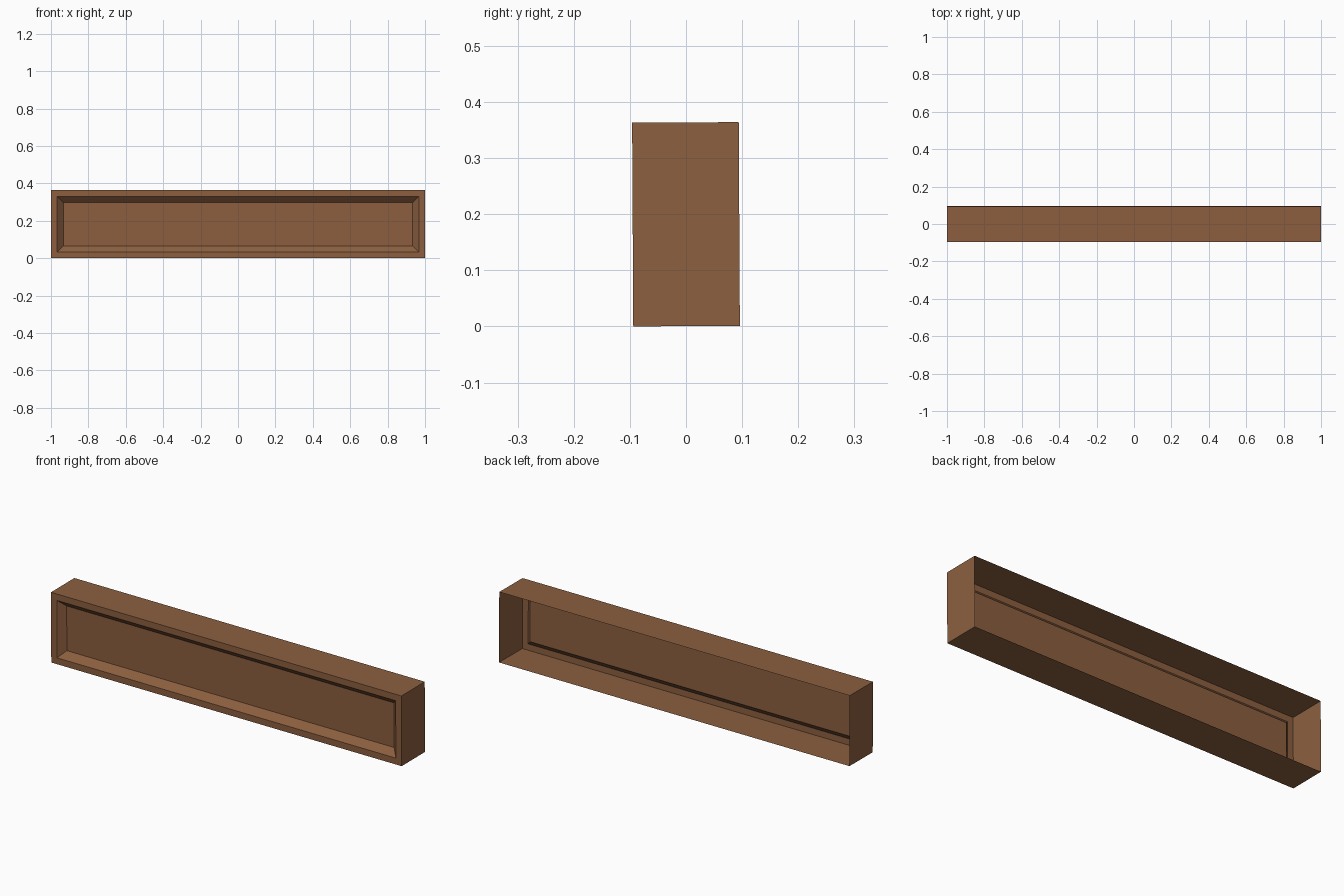
import bpy, bmesh
from mathutils import Matrix, Vector

if "Cube" in bpy.data.objects:
    bpy.data.objects.remove(bpy.data.objects["Cube"])

WIDTH, DEPTH, HEIGHT = 2.0, 0.19, 0.363
BORDER = 0.033      # rim width, also bevel width and recess depth
TILT = 0.0055       # the drawer front leans very slightly forward

wood = bpy.data.materials.new("brown wood")
wood.diffuse_color = (0.262, 0.115, 0.051, 1)
wood.use_nodes = True
wood.node_tree.nodes["Principled BSDF"].inputs["Base Color"].default_value = wood.diffuse_color

# Open-backed drawer shell
bm = bmesh.new()
bmesh.ops.create_cube(bm, size=1, matrix=Matrix.Diagonal((WIDTH, DEPTH, HEIGHT, 1)))
bm.normal_update()
back = [f for f in bm.faces if f.normal.y > 0.9]
bmesh.ops.delete(bm, geom=back, context='FACES')

# Flat rim, then a bevelled recess in the front
front = next(f for f in bm.faces if f.normal.y < -0.9)
bmesh.ops.inset_individual(bm, faces=[front], thickness=BORDER, use_even_offset=True)
bmesh.ops.inset_individual(bm, faces=[front], thickness=BORDER, use_even_offset=True)
bmesh.ops.translate(bm, verts=front.verts, vec=Vector((0, BORDER, 0)))

# Slight lean, then rest on the ground
bmesh.ops.rotate(bm, verts=bm.verts, cent=(0, 0, 0), matrix=Matrix.Rotation(TILT, 3, 'X'))
low = min(v.co.z for v in bm.verts)
bmesh.ops.translate(bm, verts=bm.verts, vec=Vector((0, 0, -low)))

mesh = bpy.data.meshes.new("drawer_front")
bm.to_mesh(mesh)
bm.free()
mesh.materials.append(wood)
bpy.context.collection.objects.link(bpy.data.objects.new("drawer_front", mesh))
